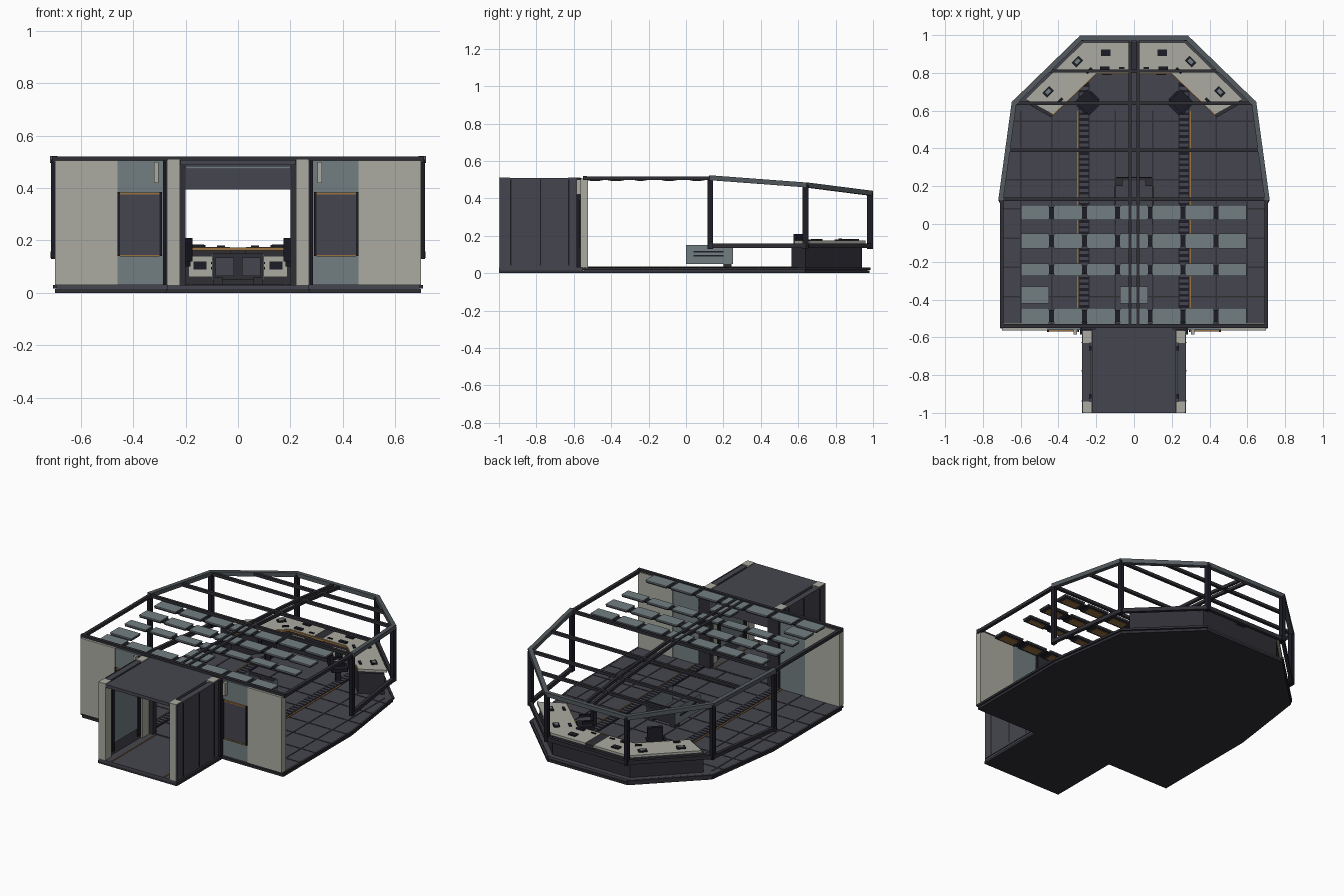
import bpy, bmesh
from math import radians
from mathutils import Matrix, Vector

cube = bpy.data.objects.get("Cube")
if cube:
    bpy.data.objects.remove(cube, do_unlink=True)


def material(name, r, g, b):
    m = bpy.data.materials.new(name)
    m.use_nodes = True
    m.diffuse_color = (r, g, b, 1)
    m.node_tree.nodes["Principled BSDF"].inputs["Base Color"].default_value = (r, g, b, 1)
    return m


LIGHT = material("pale_panel", .41, .41, .36)
GREY = material("blue_grey", .17, .21, .22)
FRAME = material("frame_grey", .085, .1, .11)
SLATE = material("slate", .06, .06, .077)
DARK = material("dark_grey", .028, .028, .036)
BLACK = material("near_black", .012, .012, .02)
ORANGE = material("amber_trim", .33, .17, .05)


def finish(name, bm, mat, mirror=False):
    """Turn the mesh into an object, optionally mirrored across x."""
    if mirror:
        copy = bmesh.ops.duplicate(bm, geom=bm.verts[:] + bm.edges[:] + bm.faces[:])["geom"]
        for v in copy:
            if isinstance(v, bmesh.types.BMVert):
                v.co.x = -v.co.x
    bmesh.ops.recalc_face_normals(bm, faces=bm.faces[:])
    mesh = bpy.data.meshes.new(name)
    bm.to_mesh(mesh)
    bm.free()
    mesh.materials.append(mat)
    ob = bpy.data.objects.new(name, mesh)
    bpy.context.collection.objects.link(ob)
    return ob


def block(bm, x, y, z, turn=None):
    """Box from three (low, high) spans, optionally turned."""
    size = [b - a for a, b in (x, y, z)]
    mid = [(a + b) / 2 for a, b in (x, y, z)]
    m = Matrix.Translation(mid) @ Matrix.Diagonal(size + [1])
    bmesh.ops.create_cube(bm, size=1, matrix=(turn or Matrix()) @ m)


def boxes(name, mat, spans, mirror=False, turn=None):
    bm = bmesh.new()
    for s in spans:
        block(bm, *s, turn=turn)
    return finish(name, bm, mat, mirror)


def bars(name, mat, pairs, w, h, mirror=False):
    """Square bars running between pairs of points."""
    bm = bmesh.new()
    for a, b in pairs:
        a, b = Vector(a), Vector(b)
        d = (b - a).normalized()
        side = d.cross((0, 0, 1)).normalized()
        m = Matrix((d, side, side.cross(d))).transposed().to_4x4()
        half = (b - a).length / 2 + w / 4
        block(bm, (-half, half), (-w / 2, w / 2), (-h / 2, h / 2),
              Matrix.Translation((a + b) / 2) @ m)
    return finish(name, bm, mat, mirror)


def prism(name, mat, pts, low, high, mirror=False):
    bm = bmesh.new()
    face = bm.faces.new([bm.verts.new((x, y, low)) for x, y in pts])
    top = bmesh.ops.extrude_face_region(bm, geom=[face])["geom"]
    for v in top:
        if isinstance(v, bmesh.types.BMVert):
            v.co.z = high
    return finish(name, bm, mat, mirror)


# Floor slabs
hull = [(.7, -.55), (.7, .13), (.63, .64), (.28, .98)]
outline = hull + [(-x, y) for x, y in reversed(hull)]
prism("floor_base", DARK, outline, 0, .015)
prism("floor_deck", SLATE, [(x * .99, y * .99) for x, y in outline], .015, .03)
bars("floor_edge", DARK, [((*a, .024), (*b, .024)) for a, b in zip(hull, hull[1:])], .014, .013, True)
boxes("corridor_floor", SLATE, [((-.27, .27), (-1, -.55), (.015, .03))])
boxes("corridor_base", DARK, [((-.275, .275), (-1, -.55), (0, .015))])


def reach(y):
    """Half width of the hull at a given depth."""
    for (xa, ya), (xb, yb) in zip(hull, hull[1:]):
        if ya <= y <= yb:
            return xa + (xb - xa) * (y - ya) / (yb - ya)
    return hull[0][0]


# Floor tile grooves
rows = [-.54 + i * .155 for i in range(8)]
seams = [((-reach(y), reach(y)), (y - .004, y + .004), (.03, .032)) for y in rows]
seams += [((x - .004, x + .004), (-.54, .6), (.03, .032)) for x in (-.6, -.435, -.1, .1, .435, .6)]
boxes("floor_seams", DARK, seams)

# Slatted floor channels with amber edges
boxes("floor_channel", BLACK, [((.235, .295), (-.53, .75), (.03, .033))], True)
boxes("channel_slats", SLATE, [((.242, .288), (-.52 + i * .03, -.504 + i * .03), (.033, .036)) for i in range(42)], True)
boxes("channel_trim", ORANGE, [((.295, .301), (-.53, .6), (.03, .035))], True)
boxes("corridor_trim", ORANGE, [((.18, .186), (-.99, -.56), (.03, .034))], True)

# Entrance wall
boxes("wall_panel", LIGHT, [((.46, .7), (-.565, -.525), (.03, .505))], True)
boxes("wall_bay", GREY, [((.285, .46), (-.56, -.53), (.03, .505))], True)
boxes("bay_screen", SLATE, [((.3, .45), (-.567, -.56), (.145, .375))], True)
boxes("bay_screen_frame", BLACK, [((x, x + .01), (-.572, -.56), (.14, .385)) for x in (.29, .45)], True)
boxes("bay_screen_trim", ORANGE, [((.3, .45), (-.57, -.56), (z, z + .007)) for z in (.138, .376)], True)
boxes("wall_lamp", LIGHT, [((.303, .32), (-.585, -.56), (.42, .5))], True)
boxes("wall_gap", BLACK, [((.273, .287), (-.585, -.53), (.03, .505))], True)
boxes("door_jamb", DARK, [((.2, .275), (-.56, -.525), (.03, .505))], True)
boxes("door_header", SLATE, [((-.2, .2), (-.56, -.525), (.395, .505))])
boxes("header_trim", GREY, [((-.2, .2), (-.567, -.56), (.474, .484))])

# Corridor
boxes("corridor_roof", SLATE, [((-.22, .22), (-1, -.56), (.488, .508))])
boxes("corridor_posts", LIGHT, [((.222, .27), y, (.03, .511)) for y in ((-1, -.94), (-.63, -.565))], True)
boxes("corridor_wall", SLATE, [((.235, .27), (-.94, -.63), (.03, .505)),
                               ((.27, .275), (-.995, -.565), (.03, .508))], True)
boxes("corridor_wall_panel", GREY, [((.23, .235), (-.9, -.67), (.1, .42))], True)
boxes("corridor_panel_frame", BLACK, [((.226, .236), y, (.05, .46)) for y in ((-.925, -.9), (-.67, -.645))], True)
boxes("corridor_wall_seams", BLACK, [((.275, .278), (y, y + .006), (.04, .5)) for y in (-.94, -.78, -.63)], True)

# Canopy frame: window posts, sills and roof edges
corners = [(.705, .13), (.635, .64), (.28, .985)]
tops = [.51, .472, .428]
ring = [(*p, z) for p, z in zip(corners, tops)]
ring.append((-ring[-1][0], *ring[-1][1:]))
sill = [(x, y, .146) for x, y, z in ring]
bars("roof_edge", FRAME, list(zip(ring, ring[1:])), .026, .026, True)
bars("window_sill", DARK, list(zip(sill, sill[1:])), .02, .024, True)
boxes("window_posts", BLACK, [((x - .013, x + .009), (y - .016, y + .014), (.13, z)) for (x, y), z in zip(corners, tops)], True)
boxes("roof_side_rail", DARK, [((.69, .71), (-.55, .13), (.498, .517))], True)
boxes("roof_front_rail", DARK, [((-.71, .71), (-.55, -.53), (.503, .52))])


def roof(y):
    """Roof height at a given depth."""
    if y < .13:
        return .508
    return .508 - (y - .13) * .075 if y < .64 else .47 - (y - .64) * .12


# Roof beams
cross = [((-reach(y), y, roof(y)), (reach(y), y, roof(y))) for y in (.13, .39, .64, .81)]
bars("cross_beams", DARK, cross, .018, .018)
spine = [(.022, y, roof(y)) for y in (-.54, .13, .64, .98)]
bars("spine_beams", DARK, list(zip(spine, spine[1:])), .016, .018, True)

# Ceiling light panels
columns = [-.523 + i * .174 for i in range(7)]
bands = [(.02, .1), (-.13, -.05), (-.275, -.21), (-.42, -.33), (-.53, -.445)]
lamps, trays, glows, links = [], [], [], []
for r, (a, b) in enumerate(bands):
    for c, x in enumerate(columns):
        if r == 3 and c not in (0, 3):
            continue
        lamps.append(((x - .074, x + .074), (a, b), (.506, .512)))
        trays.append(((x - .072, x + .072), (a + .002, b - .002), (.496, .506)))
        glows.append(((x - .05, x + .05), (a + .016, b - .016), (.493, .496)))
        if r != 3 and c < 6:
            links.append(((x + .072, x + .102), (a + .01, b - .01), (.497, .505)))
boxes("ceiling_panels", GREY, lamps)
boxes("ceiling_trays", DARK, trays)
boxes("ceiling_glow", ORANGE, glows)
boxes("ceiling_links", BLACK, links)

# Wraparound console
half = [(.27, .94), (.57, .64), (.44, .565), (.2, .81)]
prism("console_cabinet", DARK, half + [(-x, y) for x, y in reversed(half)], .03, .16)
top = [(.03, .96), (.27, .96), (.575, .66), (.43, .58), (.2, .8), (.03, .8)]
prism("console_top", LIGHT, top, .16, .175, True)
boxes("console_bridge", DARK, [((-.03, .03), (.8, .96), (.15, .172))])
rim = [(0, .797, .167), (.2, .797, .167), (.43, .577, .167)]
bars("console_trim", ORANGE, list(zip(rim, rim[1:])), .006, .012, True)
boxes("console_front_panels", LIGHT, [((.1, .19), (.795, .81), (.06, .14))], True)
boxes("console_vents", BLACK, [((.12, .17), (.79, .795), (.09, .12))], True)
boxes("console_screens", BLACK, [((.125, .175), (.89, .925), (.175, .182)),
                                 ((.13, .18), (.815, .835), (.175, .185)),
                                 ((.05, .08), (.82, .83), (.175, .18))], True)
for label, x, y in (("inner", .3, .86), ("outer", .455, .7)):
    turn = Matrix.Translation((x, y, .175)) @ Matrix.Rotation(radians(-45), 4, "Z")
    boxes(label + "_angled_screen", BLACK, [((-.026, .026), (-.018, .018), (0, .007)),
                                            ((-.03, .01), (-.085, -.07), (0, .006))], True, turn)
    boxes(label + "_screen_glass", GREY, [((-.014, .014), (-.009, .009), (.007, .009))], True, turn)

# Crew seats turned towards the angled consoles
turn = Matrix.Translation((.245, .645, 0)) @ Matrix.Rotation(radians(-45), 4, "Z")
boxes("crew_seat", BLACK, [((-.015, .015), (-.015, .015), (.03, .1)),
                           ((-.045, .045), (-.045, .05), (.1, .12)),
                           ((-.045, .045), (-.055, -.035), (.12, .21)),
                           ((-.055, -.042), (-.035, .03), (.14, .155)),
                           ((.042, .055), (-.035, .03), (.14, .155))], True, turn)

# Central chart stand
boxes("stand_sides", GREY, [((.094, .1), (0, .25), (.05, .15))], True)
boxes("stand_slots", BLACK, [((.1, .103), (.04, .2), (z, z + .008)) for z in (.09, .11)], True)
boxes("stand_back", DARK, [((-.1, .1), (.244, .25), (.05, .15))])
boxes("stand_screens", SLATE, [((.015, .085), (.238, .244), (.065, .135))], True)
boxes("stand_foot", DARK, [((.06, .094), (.2, .244), (.03, .06))], True)
